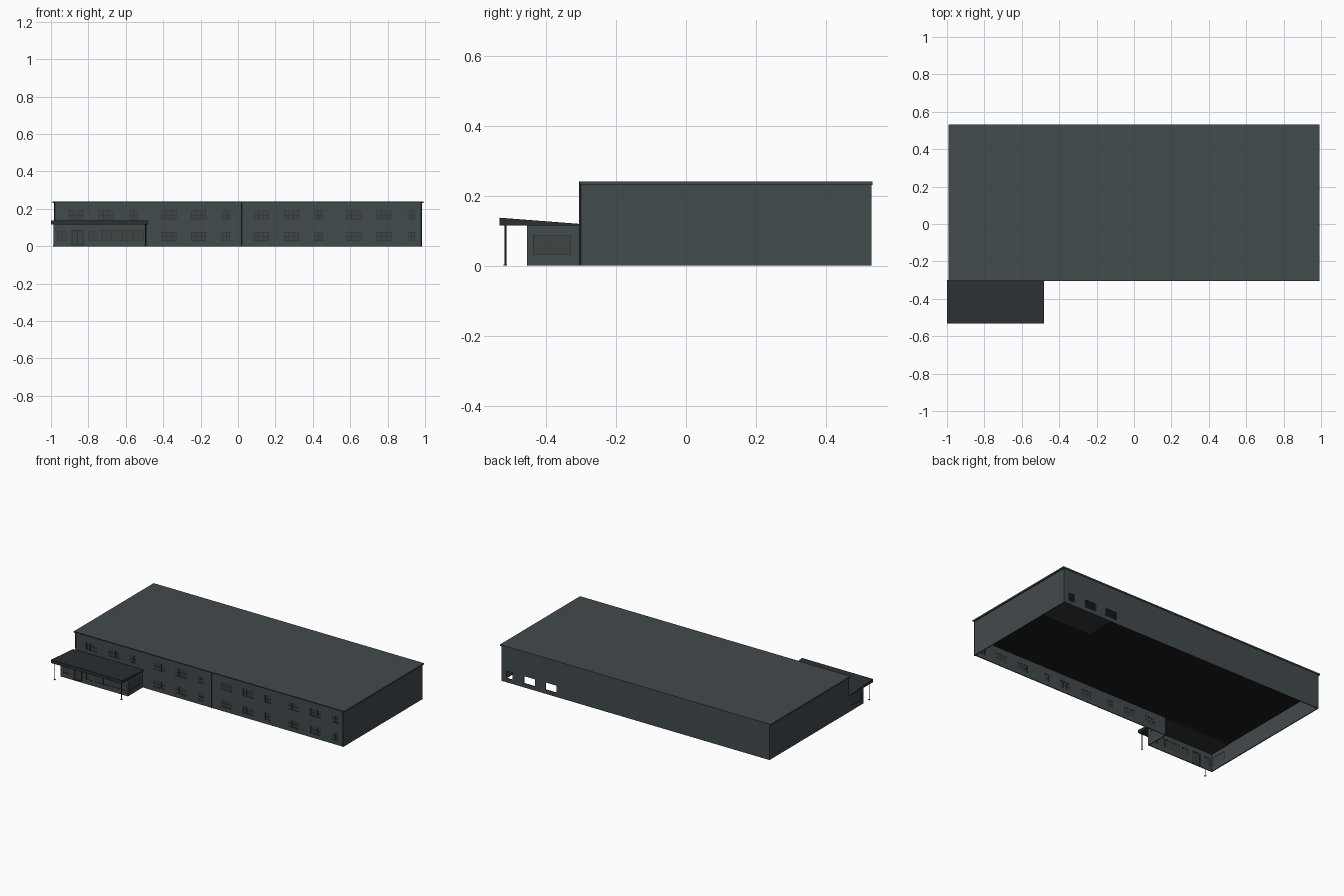
import bpy, bmesh

if "Cube" in bpy.data.objects:
    bpy.data.objects.remove(bpy.data.objects["Cube"])

def mat(name, c):
    m = bpy.data.materials.new(name)
    m.diffuse_color = (*c, 1)
    m.use_nodes = True
    m.node_tree.nodes["Principled BSDF"].inputs["Base Color"].default_value = m.diffuse_color
    return m

WALL = mat("slate wall", (0.055, 0.069, 0.074))
DARK = mat("dark trim", (0.024, 0.029, 0.034))
GLASS = mat("window glass", (0.050, 0.058, 0.054))
CEIL = mat("ceiling", (0.010, 0.011, 0.012))
HALL = mat("hall ceiling", (0.03, 0.035, 0.038))

def finish(name, bm, m):
    bmesh.ops.recalc_face_normals(bm, faces=bm.faces)
    me = bpy.data.meshes.new(name)
    bm.to_mesh(me)
    bm.free()
    me.materials.append(m)
    ob = bpy.data.objects.new(name, me)
    bpy.context.collection.objects.link(ob)
    return ob

def add_box(bm, lo, hi):
    vs = bmesh.ops.create_cube(bm, size=1)["verts"]
    for v in vs:
        for i in range(3):
            v.co[i] = hi[i] if v.co[i] > 0 else lo[i]
    return vs

def box(name, lo, hi, m):
    bm = bmesh.new()
    add_box(bm, lo, hi)
    return finish(name, bm, m)

def wall(name, axis, pos, inward, a0, a1, z0, z1, holes=(), t=0.006):
    """Wall running along an axis, extruded inward, with rectangular openings."""
    us = sorted({a0, a1, *[h[i] for h in holes for i in (0, 1)]})
    zs = sorted({z0, z1, *[h[i] for h in holes for i in (2, 3)]})
    bm = bmesh.new()
    pt = lambda u, z: (u, pos, z) if axis == "x" else (pos, u, z)
    for ua, ub in zip(us, us[1:]):
        for za, zb in zip(zs, zs[1:]):
            u, z = (ua + ub) / 2, (za + zb) / 2
            if not any(h[0] < u < h[1] and h[2] < z < h[3] for h in holes):
                bm.faces.new([bm.verts.new(pt(*p)) for p in
                              ((ua, za), (ub, za), (ub, zb), (ua, zb))])
    bmesh.ops.remove_doubles(bm, verts=bm.verts, dist=1e-5)
    faces = bm.faces[:]
    ext = bmesh.ops.extrude_face_region(bm, geom=faces, use_keep_orig=True)["geom"]
    d = (0, inward * t, 0) if axis == "x" else (inward * t, 0, 0)
    bmesh.ops.translate(bm, vec=d, verts=[v for v in ext if isinstance(v, bmesh.types.BMVert)])
    bmesh.ops.dissolve_limit(bm, angle_limit=0.01, verts=bm.verts, edges=bm.edges)
    return finish(name, bm, WALL)

def window(name, axis, pos, inward, hole, cols=(), rows=()):
    """Recessed pane plus a frame with mullions (given as fractions)."""
    u0, u1, z0, z1 = hole
    f = 0.0025
    def span(ua, ub, za, zb, d0, d1):
        p, q = sorted((pos + inward * d0, pos + inward * d1))
        return ((ua, p, za), (ub, q, zb)) if axis == "x" else ((p, ua, za), (q, ub, zb))
    box(name + "_glass", *span(u0, u1, z0, z1, 0.003, 0.004), GLASS)
    bm = bmesh.new()
    bars = [(u0, u0 + f, z0, z1), (u1 - f, u1, z0, z1), (u0, u1, z0, z0 + f), (u0, u1, z1 - f, z1)]
    bars += [(u0 + c * (u1 - u0) - f / 2, u0 + c * (u1 - u0) + f / 2, z0, z1) for c in cols]
    bars += [(u0, u1, z0 + r * (z1 - z0) - f / 2, z0 + r * (z1 - z0) + f / 2) for r in rows]
    for b in bars:
        add_box(bm, *span(*b, 0.001, 0.005))
    finish(name + "_frame", bm, DARK)

X, YF, YB, MID, TOP = 0.985, -0.30, 0.53, 0.118, 0.23
AX, AY = -0.49, -0.455            # annex right end and front

# Front windows: four identical bays of two wide and one narrow window
def bay(k, z0, z1):
    o = -0.99 + 0.495 * k
    return [(o + a, o + b, z0, z1) for a, b in ((0.085, 0.165), (0.245, 0.325), (0.41, 0.452))]

low = [h for k in (1, 2, 3) for h in bay(k, 0.027, 0.075)]
high = [h for k in range(4) for h in bay(k, 0.142, 0.192)]
wall("ground_front_wall", "x", YF, 1, AX, X, 0, MID, low)
wall("upper_front_wall", "x", YF, 1, -X, X, MID, TOP, high)
for i, h in enumerate(low + high):
    wide = h[1] - h[0] > 0.06
    window(f"front_window_{i}", "x", YF, 1, h, (0.33, 0.67) if wide else (0.5,), (0.5,))

# Back and side walls; the back has three open windows
wall("ground_back_wall", "x", YB, -1, -X, X, 0, MID, bay(3, 0.027, 0.075))
wall("upper_back_wall", "x", YB, -1, -X, X, MID, TOP)
for s, n in ((-1, "left"), (1, "right")):
    wall(f"ground_{n}_wall", "y", s * X, -s, YF, YB, 0, MID)
    wall(f"upper_{n}_wall", "y", s * X, -s, YF, YB, MID, TOP)

# Floor between storeys, with a lighter ceiling over the back right hall
i = 0.006
box("middle_floor", (-X + i, YF + i, MID), (X - i, YB - i, MID + 0.006), CEIL)
box("hall_ceiling", (0.495, 0.18, MID - 0.002), (X - i, YB - i, MID), HALL)

# Roof slab, front gutter and downpipes
box("roof", (-0.993, YF - 0.002, TOP), (0.993, 0.533, 0.24), WALL)
box("front_gutter", (-0.993, YF - 0.006, 0.233), (0.993, YF - 0.002, 0.24), DARK)

def cylinder(name, x, y, z0, z1, r):
    bm = bmesh.new()
    bmesh.ops.create_cone(bm, cap_ends=True, segments=12, radius1=r, radius2=r, depth=z1 - z0)
    bmesh.ops.translate(bm, vec=(x, y, (z0 + z1) / 2), verts=bm.verts)
    ob = finish(name, bm, DARK)
    for p in ob.data.polygons:
        p.use_smooth = len(p.vertices) == 4

for n, x, z0 in (("left", -0.982, 0.13), ("middle", 0.018, 0), ("right", 0.982, 0)):
    cylinder(f"downpipe_{n}", x, YF - 0.003, z0, 0.235, 0.003)

# Entrance annex: front with windows and double door, glazed ends
door = (-0.89, -0.825, 0.004, 0.088)
panes = [(-0.968, -0.918, 0.03, 0.082), (-0.80, -0.75, 0.03, 0.082), (-0.732, -0.502, 0.03, 0.086)]
wall("annex_front_wall", "x", AY, 1, -X, AX, 0, 0.115, panes + [door])
for k, h in enumerate(panes):
    window(f"annex_window_{k}", "x", AY, 1, h, (0.25, 0.5, 0.75) if k == 2 else ())
window("double_door", "x", AY, 1, door, (0.1, 0.47, 0.53, 0.9), (0.06, 0.94))
side = (-0.437, -0.328, 0.03, 0.088)
for n, x, s in (("left", -X, 1), ("right", AX, -1)):
    wall(f"annex_{n}_wall", "y", x, s, AY, YF, 0, 0.115, [side])
    window(f"annex_{n}_window", "y", x, s, side)

# Canopy: wedge rising towards the front
bm = bmesh.new()
for v in add_box(bm, (-1.0, -0.533, 0.115), (-0.48, YF, 0.137)):
    if v.co.z > 0.12 and v.co.y > -0.4:
        v.co.z = 0.119
finish("canopy_roof", bm, DARK)
for n, x in (("left", -0.985), ("right", -0.495)):
    cylinder(f"canopy_post_{n}", x, -0.516, 0.0, 0.116, 0.0025)
    box(f"post_foot_{n}", (x - 0.005, -0.521, 0), (x + 0.005, -0.511, 0.003), DARK)
